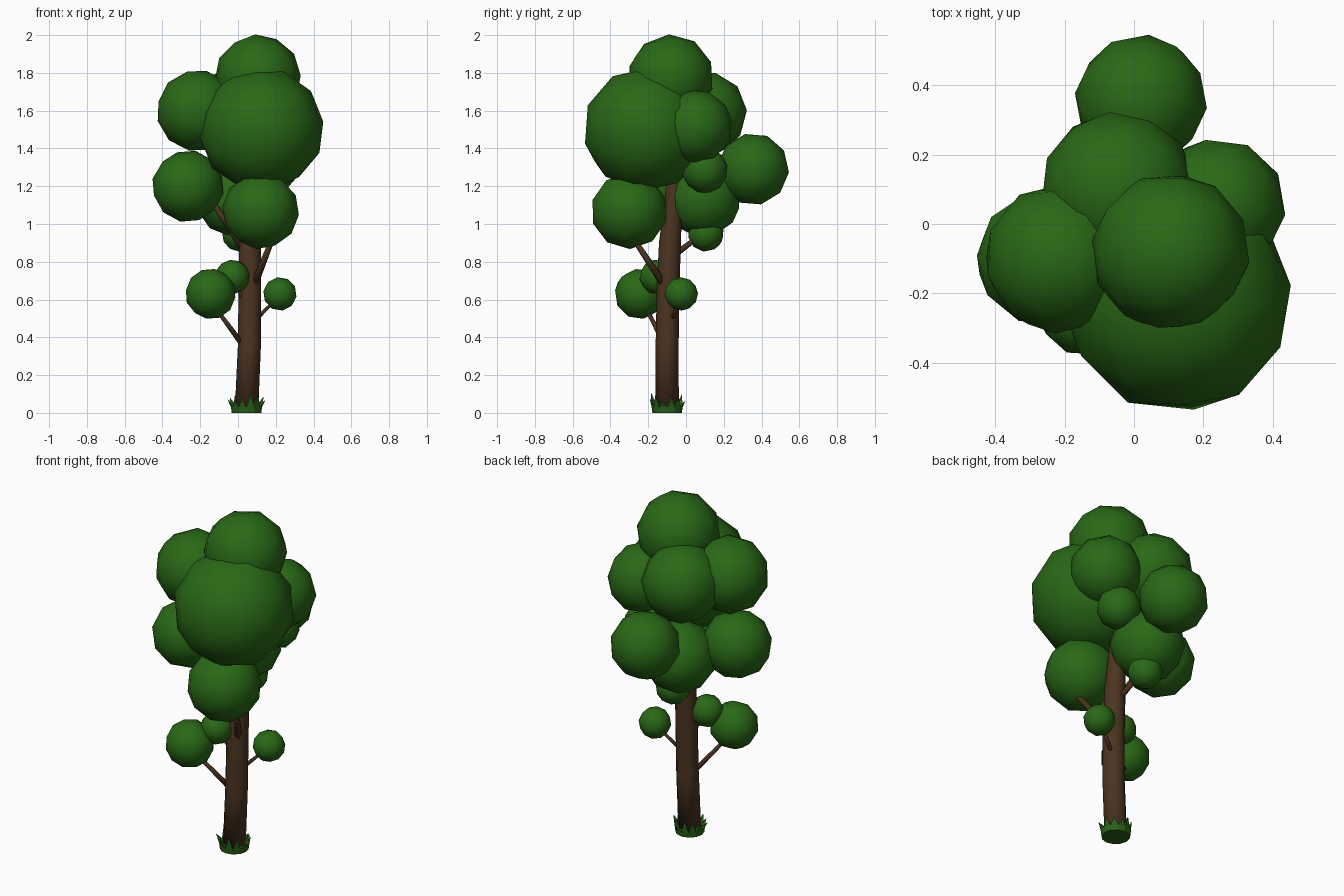
import bpy, bmesh, math, random
from mathutils import Vector, Euler

if "Cube" in bpy.data.objects:
    bpy.data.objects.remove(bpy.data.objects["Cube"])

random.seed(4)


def material(name, rgb):
    m = bpy.data.materials.new(name)
    m.diffuse_color = (*rgb, 1)
    m.use_nodes = True
    m.node_tree.nodes["Principled BSDF"].inputs["Base Color"].default_value = m.diffuse_color
    return m


LEAF = material("leaf green", (0.022, 0.140, 0.008))
BARK = material("bark brown", (0.072, 0.034, 0.015))
GRASS = material("grass green", (0.022, 0.120, 0.008))


def finish(bm, name, mat, smooth=True):
    bmesh.ops.recalc_face_normals(bm, faces=bm.faces)
    for f in bm.faces:
        f.smooth = smooth
    me = bpy.data.meshes.new(name)
    bm.to_mesh(me)
    bm.free()
    me.materials.append(mat)
    ob = bpy.data.objects.new(name, me)
    bpy.context.collection.objects.link(ob)
    return ob


def tube(name, path, radii, sides, mat):
    """Tapered tube along a path, capped at both ends."""
    bm = bmesh.new()
    pts = [Vector(p) for p in path]
    rings = []
    for i, p in enumerate(pts):
        d = pts[min(i + 1, len(pts) - 1)] - pts[max(i - 1, 0)]
        if i == 0 and name == "trunk":
            d = Vector((0, 0, 1))
        q = Vector((0, 0, 1)).rotation_difference(d.normalized())
        ring = []
        for k in range(sides):
            a = math.tau * k / sides
            ring.append(bm.verts.new(p + q @ Vector((math.cos(a), math.sin(a), 0)) * radii[i]))
        rings.append(ring)
    for a, b in zip(rings, rings[1:]):
        for k in range(sides):
            n = (k + 1) % sides
            bm.faces.new((a[k], a[n], b[n], b[k]))
    bm.faces.new(rings[0][::-1])
    bm.faces.new(rings[-1])
    return finish(bm, name, mat)


def leaf_ball(name, x, y, z, r):
    """Low-poly ball of leaves, turned at random."""
    bm = bmesh.new()
    bmesh.ops.create_icosphere(bm, subdivisions=2, radius=r * 1.02)
    ob = finish(bm, name, LEAF)
    ob.location = (x, y, z)
    ob.rotation_euler = Euler([random.uniform(0, math.tau) for _ in range(3)])


# trunk
tube("trunk",
     [(0.045, -0.10, 0.01), (0.060, -0.10, 0.35), (0.063, -0.095, 0.65),
      (0.063, -0.085, 0.90), (0.060, -0.065, 1.15), (0.06, -0.06, 1.45)],
     [0.062, 0.061, 0.060, 0.058, 0.046, 0.025], 12, BARK)

# branches: start, end, start radius
branches = [
    ((0.04, -0.10, 0.34), (-0.13, -0.22, 0.57), 0.016),
    ((0.08, -0.08, 0.48), (0.20, -0.03, 0.60), 0.012),
    ((0.07, -0.09, 0.64), (0.19, -0.29, 0.94), 0.022),
    ((0.05, -0.10, 0.55), (-0.02, -0.15, 0.70), 0.012),
    ((0.06, -0.07, 0.83), (0.02, 0.09, 0.95), 0.018),
    ((0.04, -0.09, 0.85), (-0.19, -0.10, 1.20), 0.020),
    ((0.05, -0.05, 1.05), (0.02, 0.34, 1.18), 0.018),
]
for i, (a, b, r) in enumerate(branches):
    tube(f"branch_{i + 1}", [a, b], [r, r * 0.6], 8, BARK)

# leaf balls: centre and radius
balls = {
    "crown_top": (0.105, -0.08, 1.775, 0.225),
    "crown_front": (0.125, -0.215, 1.50, 0.325),
    "crown_left": (-0.215, -0.10, 1.60, 0.213),
    "crown_back": (-0.045, 0.10, 1.585, 0.22),
    "crown_right": (0.24, 0.05, 1.515, 0.195),
    "middle_left": (-0.265, -0.10, 1.20, 0.188),
    "middle_front": (0.12, -0.30, 1.07, 0.20),
    "middle_back": (0.02, 0.355, 1.29, 0.188),
    "middle_core": (-0.02, 0.09, 1.135, 0.20),
    "middle_right_small": (0.19, 0.10, 1.285, 0.12),
    "low_back": (0.01, 0.105, 0.95, 0.095),
    "low_right": (0.222, -0.025, 0.63, 0.087),
    "low_centre": (-0.03, -0.155, 0.72, 0.09),
    "low_left": (-0.145, -0.245, 0.63, 0.132),
}
for n, v in balls.items():
    leaf_ball("leaves_" + n, *v)

# grass tuft: closed base with flared, pointed blades
bm = bmesh.new()
n = 12
c = Vector((0.045, -0.10, 0))


def polar(r, a, z):
    return c + Vector((r * math.cos(a), r * math.sin(a), z))


ring = [bm.verts.new(polar(0.078, math.tau * k / n, 0)) for k in range(n)]
rim = [bm.verts.new(polar(0.082, math.tau * k / n, 0.03)) for k in range(n)]
inner = [bm.verts.new(polar(0.056, math.tau * k / n, 0.03)) for k in range(n)]
bm.faces.new(ring[::-1])
for k in range(n):
    j = (k + 1) % n
    tip = bm.verts.new(polar(random.uniform(0.08, 0.105), math.tau * (k + 0.5) / n,
                             random.uniform(0.06, 0.125)))
    bm.faces.new((ring[k], ring[j], rim[j], rim[k]))
    bm.faces.new((rim[k], rim[j], tip))
    bm.faces.new((inner[j], inner[k], tip))
    bm.faces.new((rim[j], inner[j], tip))
    bm.faces.new((inner[k], rim[k], tip))
finish(bm, "grass_tuft", GRASS, smooth=False)
